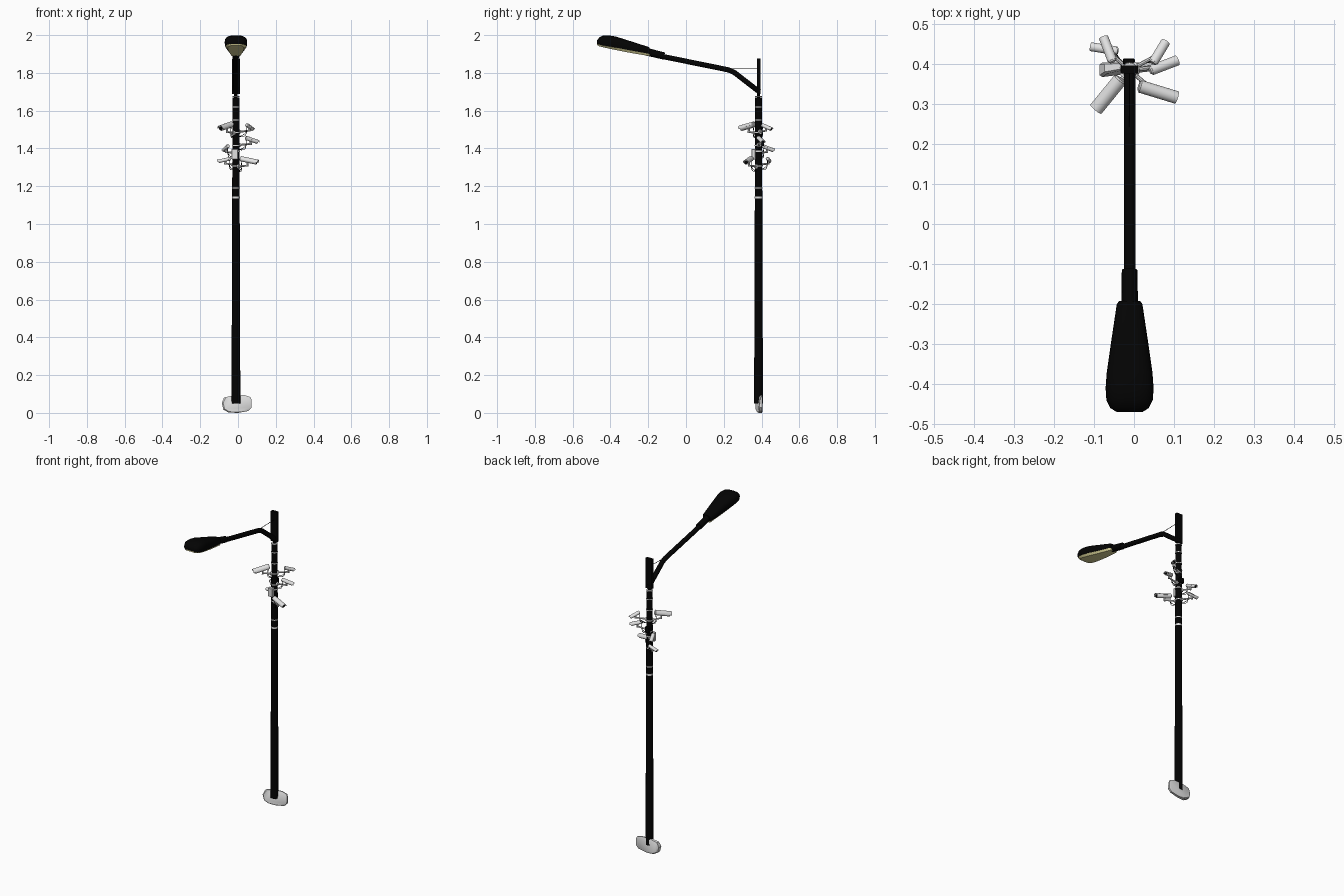
import bpy, bmesh, math
from mathutils import Vector, Matrix

if "Cube" in bpy.data.objects:
    bpy.data.objects.remove(bpy.data.objects["Cube"])

def material(name, rgb):
    m = bpy.data.materials.new(name)
    m.diffuse_color = (*rgb, 1)
    m.use_nodes = True
    m.node_tree.nodes["Principled BSDF"].inputs["Base Color"].default_value = m.diffuse_color
    return m

BLACK = material("black paint", (0.001, 0.001, 0.001))
WHITE = material("light grey", (0.76, 0.76, 0.76))
LENS = material("cream lens", (0.84, 0.79, 0.38))
PX, PY = -0.011, 0.384   # pole axis

def finish(name, bm, mats, smooth=True):
    bmesh.ops.recalc_face_normals(bm, faces=bm.faces)
    me = bpy.data.meshes.new(name)
    bm.to_mesh(me)
    bm.free()
    for m in mats:
        me.materials.append(m)
    ob = bpy.data.objects.new(name, me)
    bpy.context.collection.objects.link(ob)
    if smooth:
        bpy.context.view_layer.objects.active = ob
        ob.select_set(True)
        bpy.ops.object.shade_smooth_by_angle(angle=math.radians(35))
        ob.select_set(False)
    return ob

def loft(bm, rings, mat=0):
    vs = [[bm.verts.new(p) for p in r] for r in rings]
    n = len(vs[0])
    faces = [bm.faces.new((a[i], a[(i + 1) % n], b[(i + 1) % n], b[i]))
             for a, b in zip(vs, vs[1:]) for i in range(n)]
    faces += [bm.faces.new(vs[0]), bm.faces.new(vs[-1])]
    for f in faces:
        f.material_index = mat

def rod(bm, a, b, r1, r2=None, sides=10, mat=0):
    a, b = Vector(a), Vector(b)
    q = (b - a).to_track_quat('Z', 'Y')
    r2 = r1 if r2 is None else r2
    def ring(c, r):
        return [c + q @ Vector((r * math.cos(2 * math.pi * i / sides),
                                r * math.sin(2 * math.pi * i / sides), 0)) for i in range(sides)]
    loft(bm, [ring(a, r1), ring(b, r2)], mat)

def box(bm, c, s, mat=0):
    x, y, z = (v / 2 for v in s)
    c = Vector(c)
    loft(bm, [[c + Vector((u * x, v * y, w * z)) for u, v in ((-1, -1), (1, -1), (1, 1), (-1, 1))]
              for w in (-1, 1)], mat)

def tube(name, pts, r, mat, sides=3):
    cu = bpy.data.curves.new(name, 'CURVE')
    cu.dimensions = '3D'
    cu.bevel_depth, cu.bevel_resolution, cu.use_fill_caps = r, sides, True
    sp = cu.splines.new('POLY')
    sp.points.add(len(pts) - 1)
    for p, co in zip(sp.points, pts):
        p.co = (*co, 1)
    cu.materials.append(mat)
    ob = bpy.data.objects.new(name, cu)
    bpy.context.collection.objects.link(ob)

def pole_r(z):
    return 0.0235 - 0.0055 * z / 1.67

# tapered pole
bm = bmesh.new()
rod(bm, (PX, PY, 0.05), (PX, PY, 1.67), pole_r(0), pole_r(1.67), 12)
finish("pole", bm, [BLACK])

# flat upper post with a narrow joint
bm = bmesh.new()
box(bm, (PX, PY + 0.002, 1.782), (0.043, 0.019, 0.19))
rod(bm, (PX, PY, 1.66), (PX, PY, 1.71), 0.009)
finish("upper_post", bm, [BLACK], False)

# light straps around the pole
bm = bmesh.new()
for z, h in ((1.14, 0.011), (1.19, 0.006), (1.55, 0.005), (1.62, 0.005), (1.674, 0.005)):
    r = pole_r(z) + 0.0012
    rod(bm, (PX, PY, z - h / 2), (PX, PY, z + h / 2), r, r, 16)
finish("pole_straps", bm, [WHITE])

# foot cover, a rounded wedge that leans back and thins towards its right end
outline = [(-0.086, 0.055), (-0.074, 0.083), (-0.03, 0.094), (0.035, 0.096), (0.066, 0.086),
           (0.072, 0.07), (0.072, 0.03), (0.055, 0.012), (0.0, 0.002), (-0.05, 0.004), (-0.078, 0.02)]
def slab(back, k):
    pts = []
    for x, z in outline:
        x, z = PX + (x - PX) * k, 0.048 + (z - 0.048) * k
        front = 0.363 + (x + 0.086) * 0.13 + max(0, z - 0.045) * 0.3 + max(0, 0.04 - z) * 0.2
        pts.append((x, front + (0.404 - front) * back, z))
    return pts
bm = bmesh.new()
loft(bm, [slab(0, 0.9), slab(0.15, 1.0), slab(0.85, 1.0), slab(1, 0.9)])
ob = finish("foot_cover", bm, [WHITE])
ob.location.z = -0.002

# lamp arm and brace wire
tube("lamp_arm", [(PX, 0.388, 1.70), (PX, 0.30, 1.768), (PX, 0.255, 1.803), (PX, 0.225, 1.816),
                  (PX, -0.13, 1.888)], 0.0145, BLACK)
tube("brace_wire", [(PX, 0.24, 1.822), (PX, 0.39, 1.825)], 0.0015, BLACK, 1)
bm = bmesh.new()
rod(bm, (PX, -0.115, 1.889), (PX, -0.205, 1.911), 0.0195, 0.021, 14)
finish("lamp_sleeve", bm, [BLACK])

# lamp head: y, half width, top, rim and underside heights
SECT = [(-0.192, 0.026, 1.932, 1.900, 1.890), (-0.2, 0.032, 1.938, 1.902, 1.890),
        (-0.30, 0.047, 1.970, 1.920, 1.907), (-0.37, 0.057, 1.992, 1.934, 1.921),
        (-0.41, 0.060, 1.999, 1.941, 1.929), (-0.44, 0.058, 1.997, 1.946, 1.936),
        (-0.46, 0.048, 1.987, 1.950, 1.941), (-0.47, 0.032, 1.973, 1.953, 1.947)]
bm = bmesh.new()
rings = []
for y, w, t, r, b in SECT:
    mid = r + 0.35 * (t - r)
    dome = [(PX + w * math.copysign(abs(math.cos(a)) ** 0.7, math.cos(a)),
             y, mid + (t - mid) * math.sin(a) ** 0.8)
            for a in (math.pi * i / 10 for i in range(11))]
    rings.append([(PX + w * 0.95, y, r)] + dome + [(PX - w * 0.95, y, r)])
loft(bm, rings)
finish("lamp_head", bm, [BLACK])

# cream lens filling the underside of the head
bm = bmesh.new()
loft(bm, [[(PX + s * w * k, y, z) for s, k, z in
           ((1, 0.94, r + 0.001), (1, 0.72, b), (-1, 0.72, b), (-1, 0.94, r + 0.001))]
          for y, w, t, r, b in SECT])
finish("lamp_lens", bm, [LENS])

# security cameras: rear point, front point, width
CAMS = [((-0.033, 0.363, 1.527), (-0.095, 0.287, 1.505), 0.036),
        ((0.012, 0.345, 1.345), (0.107, 0.316, 1.325), 0.032),
        ((-0.053, 0.405, 1.412), (-0.076, 0.466, 1.388), 0.024),
        ((-0.040, 0.432, 1.345), (-0.108, 0.443, 1.330), 0.022),
        ((0.047, 0.402, 1.524), (0.079, 0.455, 1.500), 0.024),
        ((0.040, 0.383, 1.456), (0.108, 0.409, 1.432), 0.026)]

def camera(i, p0, p1, w):
    p0, p1 = Vector(p0), Vector(p1)
    d = (p1 - p0).normalized()
    side = d.cross(Vector((0, 0, 1))).normalized()
    up = side.cross(d)
    L = (p1 - p0).length
    def section(t, k):
        c = p0 + d * t
        return [c + side * (w * 0.46 * k * math.cos(a)) + up * (w * 0.40 * k * math.sin(a))
                for a in (2 * math.pi * j / 14 for j in range(14))]
    bm = bmesh.new()
    loft(bm, [section(0, 0.75), section(0.004, 1), section(L * 0.9, 1), section(L * 0.92, 0.9)])
    loft(bm, [section(L * 0.9, 0.7), section(L * 0.93, 0.7)], 1)
    # sun shield over the housing
    def hood(t):
        arc = [math.pi * j / 8 for j in range(9)]
        def pts(k, seq):
            return [p0 + d * t + side * (w * 0.5 * k * math.cos(a))
                    + up * (w * 0.47 * k * math.sin(a)) for a in seq]
        return pts(1.0, arc) + pts(0.92, arc[::-1])
    loft(bm, [hood(0.003), hood(L)])
    # bracket from the pole to the underside
    mid = p0 + d * L * 0.4
    low = mid - Vector((0, 0, w * 0.85))
    out = Vector((low.x - PX, low.y - PY, 0)).normalized()
    root = Vector((PX, PY, low.z - 0.006)) + out * 0.017
    rod(bm, root, low, 0.0055, 0.0045, 8)
    rod(bm, low - Vector((0, 0, 0.005)), mid, 0.006, 0.005, 8)
    rod(bm, root, root + out * 0.007, 0.013, 0.011, 10)
    finish(f"security_camera_{i}", bm, [WHITE, BLACK])
    # cables from the camera back to the pole
    for n, sag in (("a", 0.012), ("b", 0.024)):
        a, b = p0 + d * 0.002, root + Vector((0, 0, -0.025))
        tube(f"camera_cable_{i}{n}", [a.lerp(b, t / 6) + out * 0.015 * math.sin(math.pi * t / 6)
                                      - Vector((0, 0, sag * math.sin(math.pi * t / 6)))
                                      for t in range(7)], 0.0016, BLACK, 1)

for i, c in enumerate(CAMS):
    camera(i + 1, *c)

# junction boxes and clamps on the camera section
for name, c, s, m in (("front_junction_box", (PX - 0.006, PY - 0.026, 1.37), (0.034, 0.022, 0.056), WHITE),
                      ("rear_junction_box", (PX - 0.002, PY + 0.022, 1.43), (0.03, 0.016, 0.035), BLACK)):
    bm = bmesh.new()
    box(bm, c, s)
    bmesh.ops.bevel(bm, geom=bm.edges[:], offset=0.003, segments=1, affect='EDGES')
    finish(name, bm, [m], False)
bm = bmesh.new()
for z in (1.308, 1.385, 1.415, 1.485):
    rod(bm, (PX, PY, z - 0.003), (PX, PY, z + 0.003), 0.0205, 0.0205, 16)
finish("camera_clamps", bm, [WHITE])
